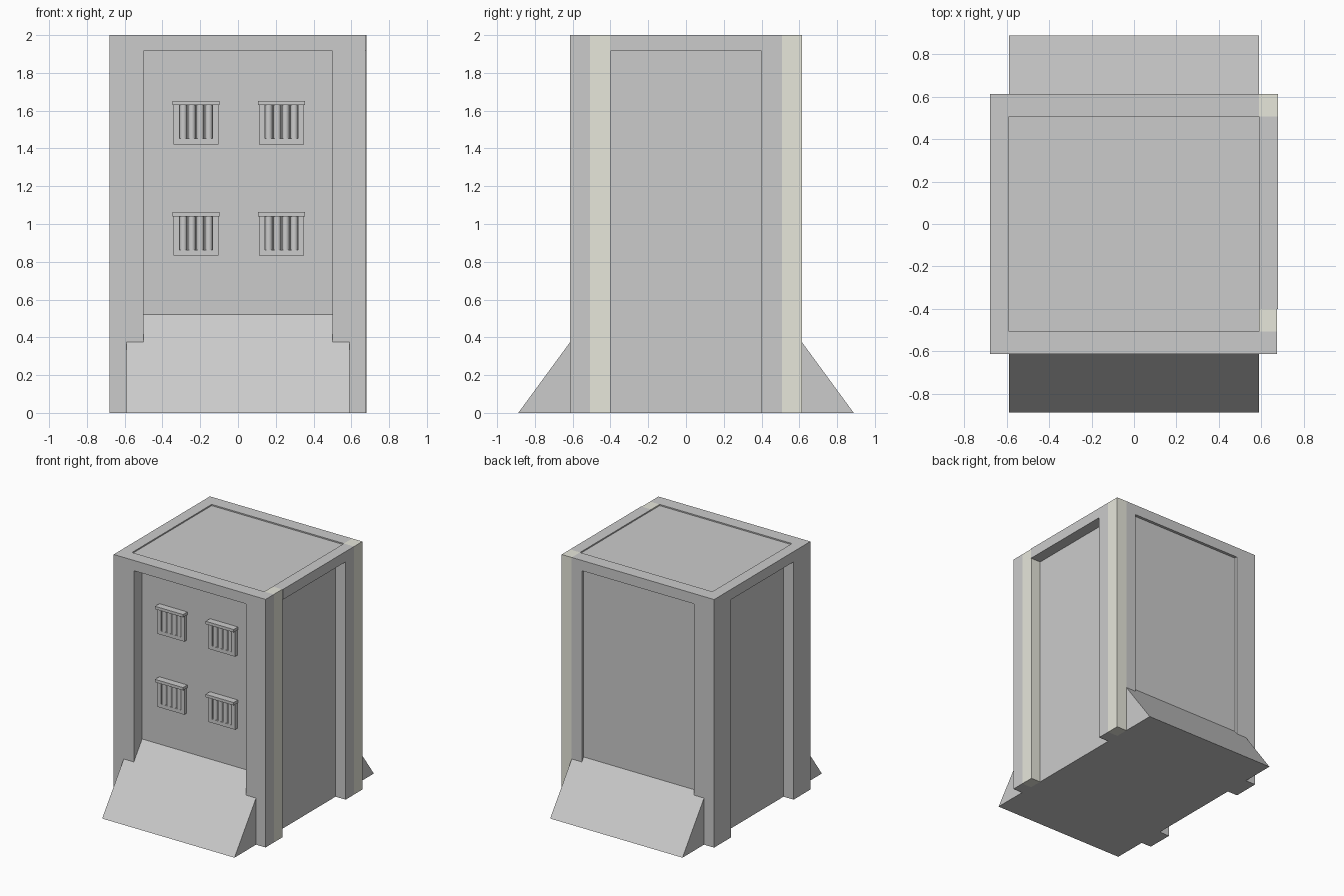
import bpy, bmesh

if "Cube" in bpy.data.objects:
    bpy.data.objects.remove(bpy.data.objects["Cube"])

beige = bpy.data.materials.new("pale_beige")
beige.diffuse_color = (0.8, 0.8, 0.71, 1)
beige.use_nodes = True
beige.node_tree.nodes["Principled BSDF"].inputs["Base Color"].default_value = beige.diffuse_color


def finish(name, bm, mat=None):
    bmesh.ops.recalc_face_normals(bm, faces=bm.faces)
    mesh = bpy.data.meshes.new(name)
    bm.to_mesh(mesh)
    bm.free()
    ob = bpy.data.objects.new(name, mesh)
    bpy.context.collection.objects.link(ob)
    if mat:
        mesh.materials.append(mat)
    return ob


def add_box(bm, x0, x1, y0, y1, z0, z1):
    verts = bmesh.ops.create_cube(bm, size=1)["verts"]
    for v in verts:
        v.co.x = x1 if v.co.x > 0 else x0
        v.co.y = y1 if v.co.y > 0 else y0
        v.co.z = z1 if v.co.z > 0 else z0


def boxes(name, dims, mat=None):
    bm = bmesh.new()
    for d in dims:
        add_box(bm, *d)
    return finish(name, bm, mat)


CX, CY = 0.59, 0.507     # core half sizes
OX, OY = 0.68, 0.613     # frame outer half sizes
PX, PY = 0.50, 0.40      # recessed panel half widths
TOP, BEAM, RAMP = 2.0, 1.917, 0.52

# Core walls and slightly sunken roof
boxes("core_walls", [(-CX, CX, -CY, CY, RAMP, 1.99)])

# Back panel, set only slightly behind the frame
boxes("back_panel", [(-PX, PX, CY, 0.59, 0.40, BEAM)])

# Base with sloping ramps at front and back
bm = bmesh.new()
profile = [(-0.888, 0), (0.888, 0), (CY, RAMP), (-CY, RAMP)]
face = bm.faces.new([bm.verts.new((-CX, y, z)) for y, z in profile])
ext = bmesh.ops.extrude_face_region(bm, geom=[face])["geom"]
bmesh.ops.translate(bm, vec=(2 * CX, 0, 0),
                    verts=[g for g in ext if isinstance(g, bmesh.types.BMVert)])
finish("ramp_base", bm)

# Frame: two legs and a top beam on each side
boxes("front_frame", [(-OX, -PX, -OY, -CY, 0, TOP), (PX, OX - 0.005, -OY, -CY, 0, TOP),
                      (-PX, PX, -OY, -CY, BEAM, TOP)])
boxes("back_frame", [(-OX, -PX, CY, OY, 0, TOP), (PX, CX, CY, OY, 0, TOP),
                     (-PX, PX, CY, OY, BEAM, TOP)])
boxes("left_frame", [(-OX, -CX, -CY, -PY, 0, TOP), (-OX, -CX, PY, CY, 0, TOP),
                     (-OX, -CX, -PY, PY, BEAM, TOP)])
boxes("right_frame", [(CX, OX, PY, CY, 0, TOP), (CX, OX, -PY, PY, BEAM, TOP)])

# Beige legs on the right side
boxes("right_front_leg", [(CX, OX - 0.005, -CY, -PY, 0, TOP)], beige)
boxes("back_right_corner_leg", [(CX, OX, CY, OY, 0, TOP)], beige)


# Barred windows with a projecting hood
def window(cx, z):
    w, i, y0, y1 = 0.119, 0.088, -CY - 0.03, -CY
    boxes("window_frame", [(cx - w, cx - i, y0, y1, z, z + 0.21),
                           (cx + i, cx + w, y0, y1, z, z + 0.21),
                           (cx - i, cx + i, y0, y1, z, z + 0.03)])
    boxes("window_hood", [(cx - 0.125, cx + 0.125, -CY - 0.055, y1, z + 0.207, z + 0.23)])
    for k in range(4):
        bpy.ops.mesh.primitive_cylinder_add(
            vertices=16, radius=0.02, depth=0.18,
            location=(cx + (k - 1.5) * 0.045, -CY - 0.012, z + 0.12))
        bpy.context.object.name = "window_bar"
        bpy.ops.object.shade_smooth_by_angle()


for cx in (-0.222, 0.23):
    for z in (0.833, 1.422):
        window(cx, z)
